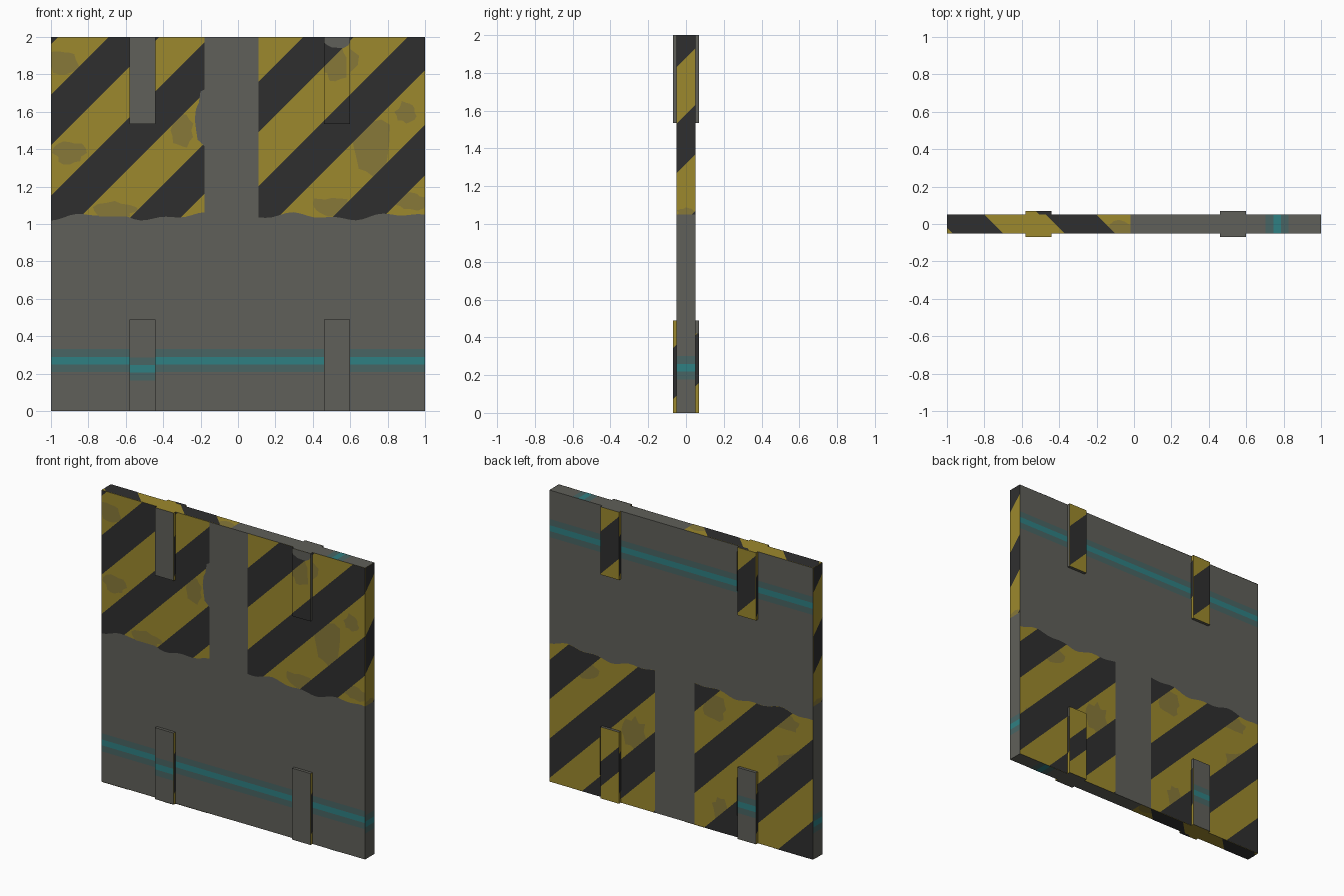
import bpy, bmesh, math, random
from mathutils import Vector

if "Cube" in bpy.data.objects:
    bpy.data.objects.remove(bpy.data.objects["Cube"])

random.seed(4)

COLOURS = {
    "grey_metal": (0.115, 0.115, 0.100),
    "hazard_yellow": (0.335, 0.250, 0.026),
    "worn_yellow": (0.245, 0.190, 0.040),
    "stripe_black": (0.028, 0.028, 0.028),
    "teal_line": (0.028, 0.215, 0.225),
    "teal_fade": (0.065, 0.130, 0.127),
}
NAMES = list(COLOURS)
GREY, YELLOW, WORN, BLACK, TEAL, FADE = range(6)
MATS = []
for n, c in COLOURS.items():
    m = bpy.data.materials.new(n)
    m.diffuse_color = (*c, 1)
    m.use_nodes = True
    m.node_tree.nodes["Principled BSDF"].inputs["Base Color"].default_value = m.diffuse_color
    MATS.append(m)


def finish(name, bm):
    me = bpy.data.meshes.new(name)
    bm.to_mesh(me)
    bm.free()
    for m in MATS:
        me.materials.append(m)
    bpy.context.collection.objects.link(bpy.data.objects.new(name, me))


def box(name, lo, hi):
    bm = bmesh.new()
    bmesh.ops.create_cube(bm, size=1)
    for v in bm.verts:
        v.co = Vector([(a + b) / 2 + c * (b - a) for a, b, c in zip(lo, hi, v.co)])
    finish(name, bm)


def clip(poly, a, b, d):
    """Keep the part of a flat polygon where a*u + b*v >= d."""
    out = []
    for p, q in zip(poly, poly[1:] + poly[:1]):
        dp, dq = a * p[0] + b * p[1] - d, a * q[0] + b * q[1] - d
        if dp >= 0:
            out.append(p)
        if dp * dq < 0:
            t = dp / (dp - dq)
            out.append((p[0] + t * (q[0] - p[0]), p[1] + t * (q[1] - p[1])))
    return out


def rect(u0, u1, v0, v1):
    return [(u0, v0), (u1, v0), (u1, v1), (u0, v1)]


class Paint:
    """Thin painted layers on one flat side, with its own u and v axes."""

    def __init__(self, name, origin, u, v):
        self.name, self.bm = name, bmesh.new()
        self.o, self.u, self.v = Vector(origin), Vector(u), Vector(v)
        self.n = self.u.cross(self.v)

    def add(self, poly, mat, layer=1):
        if len(poly) < 3:
            return
        vs = [self.bm.verts.new(self.o + self.u * a + self.v * b + self.n * 0.0007 * layer)
              for a, b in poly]
        self.bm.faces.new(vs).material_index = mat

    def stripes(self, poly, start, period, width=0.27, slope=1):
        self.add(poly, YELLOW, 1)
        for k in range(-4, 9):
            s = start + k * period
            self.add(clip(clip(poly, 1, -slope, s), -1, slope, -s - width), BLACK, 3)

    def block(self, u0, u1, v0, v1, start, period, ragged_top=False):
        """Striped block with one ragged painted edge, built in columns."""
        n = 24
        us = [u0 + (u1 - u0) * i / n for i in range(n + 1)]
        wob = [0.014 * math.sin(u * 11 + start) + 0.009 * math.sin(u * 27) for u in us]
        for i in range(n):
            a, b = wob[i], wob[i + 1]
            if ragged_top:
                p = [(us[i], v0), (us[i + 1], v0), (us[i + 1], v1 + b), (us[i], v1 + a)]
            else:
                p = [(us[i], v0 + a), (us[i + 1], v0 + b), (us[i + 1], v1), (us[i], v1)]
            self.stripes(p, start, period)

    def blob(self, cu, cv, ru, rv, area, mat=WORN, layer=2):
        n = 16
        r = [random.uniform(0.7, 1.1) for _ in range(n)]
        pts = [(cu + ru * r[i] * math.cos(i * math.tau / n),
                cv + rv * r[i] * math.sin(i * math.tau / n)) for i in range(n)]
        for p, q in zip(pts, pts[1:] + pts[:1]):
            t = [(cu, cv), p, q]
            for a, b, d in ((1, 0, area[0]), (-1, 0, -area[1]), (0, 1, area[2]), (0, -1, -area[3])):
                t = clip(t, a, b, d)
            self.add(t, mat, layer)

    def teal(self, u0, u1, v, vertical=False):
        for h, mat, layer in ((0.062, FADE, 1), (0.02, TEAL, 2)):
            r = (v - h, v + h, u0, u1) if vertical else (u0, u1, v - h, v + h)
            self.add(rect(*r), mat, layer)

    def done(self):
        finish(self.name, self.bm)


# Main wall slab
box("wall_panel", (-1, -0.05, 0), (1, 0.05, 2))

# Raised clamp pads, four on each face
for side, y0, y1 in (("front", -0.07, -0.05), ("back", 0.05, 0.07)):
    for lr, x0, x1 in (("left", -0.58, -0.44), ("right", 0.46, 0.60)):
        box(f"{side}_lower_pad_{lr}", (x0, y0, 0), (x1, y1, 0.49))
        box(f"{side}_upper_pad_{lr}", (x0, y0, 1.535), (x1, y1, 2))

# Front face: stripes above, teal line below
p = Paint("front_paint", (0, -0.05, 0), (1, 0, 0), (0, 0, 1))
p.block(-1, -0.18, 1.04, 2, -2.69, 0.54)
p.block(0.11, 1, 1.04, 2, -1.652, 0.56)
L, R = (-1, -0.18, 1.04, 2), (0.11, 1, 1.04, 2)
for c in ((-0.93, 1.86, 0.09, 0.08), (-0.9, 1.38, 0.09, 0.07), (-0.66, 1.07, 0.12, 0.05), (-0.3, 1.5, 0.07, 0.1)):
    p.blob(*c, L)
for c in ((0.52, 1.9, 0.12, 0.12), (0.72, 1.4, 0.12, 0.17), (0.5, 1.09, 0.12, 0.06),
          (0.92, 1.12, 0.1, 0.05), (0.9, 1.6, 0.06, 0.06)):
    p.blob(*c, R)
p.blob(-0.18, 1.56, 0.05, 0.15, L, GREY, 4)
p.teal(-1, 1, 0.27)
p.done()

# Back face: teal line above, stripes below
p = Paint("back_paint", (0, 0.05, 0), (-1, 0, 0), (0, 0, 1))
p.block(-1, -0.2, 0, 0.96, -1.835, 0.54, True)
p.block(0.1, 1, 0, 0.96, -0.385, 0.56, True)
L, R = (-1, -0.2, 0, 0.94), (0.1, 1, 0, 0.94)
for c in ((-0.75, 0.86, 0.12, 0.09), (-0.35, 0.5, 0.1, 0.12), (-0.9, 0.3, 0.07, 0.08)):
    p.blob(*c, L)
for c in ((0.25, 0.85, 0.1, 0.1), (0.3, 0.15, 0.07, 0.09), (0.85, 0.6, 0.13, 0.1), (0.8, 0.88, 0.1, 0.06)):
    p.blob(*c, R)
p.teal(-1, 1, 1.74)
p.done()

# Narrow end faces
for name, sx in (("right", 1), ("left", -1)):
    p = Paint(f"{name}_end_paint", (sx, 0, 0), (0, sx, 0), (0, 0, 1))
    p.stripes(rect(-0.05, 0.05, 1.05, 2), -1.58, 0.56, 0.26)
    p.blob(0, 1.06, 0.05, 0.03, (-0.05, 0.05, 1.05, 2))
    p.teal(-0.05, 0.05, 0.24)
    p.done()

# Top and underside edges
for name, z, s in (("top", 2, 1), ("bottom", 0, -1)):
    p = Paint(f"{name}_edge_paint", (0, 0, z), (1, 0, 0), (0, s, 0))
    p.stripes(rect(-1, -0.02, -0.05, 0.05), -1.02, 0.6, 0.27, -1)
    p.blob(-0.08, -0.03, 0.08, 0.05, (-1, -0.02, -0.05, 0.05))
    p.teal(-0.05, 0.05, 0.765, True)
    for v0, v1 in ((-0.07, -0.05), (0.05, 0.07)):
        p.stripes(rect(-0.58, -0.44, v0, v1), -0.455, 0.6, 0.27, -1)
    p.done()

# Front pad faces
p = Paint("front_pad_paint", (0, -0.07, 0), (1, 0, 0), (0, 0, 1))
p.stripes(rect(0.46, 0.60, 1.535, 2), -1.652, 0.56)
p.blob(0.52, 1.86, 0.08, 0.1, (0.46, 0.6, 1.535, 2))
p.blob(0.53, 2.0, 0.08, 0.06, (0.46, 0.6, 1.535, 2), GREY, 4)
p.teal(-0.58, -0.44, 0.225)
p.done()

# Back pad faces
p = Paint("back_pad_paint", (0, 0.07, 0), (-1, 0, 0), (0, 0, 1))
p.stripes(rect(-0.60, -0.46, 1.535, 2), -2.43, 0.56, 0.29)
p.stripes(rect(0.44, 0.58, 1.535, 2), -1.40, 0.56, 0.29)
p.stripes(rect(-0.60, -0.46, 0, 0.49), -0.85, 0.40, 0.17)
p.teal(0.44, 0.58, 0.24)
p.done()

# Pad edges facing sideways
for name, x, s in (("right", 0.60, 1), ("left", -0.58, -1), ("inner_left", -0.44, 1), ("inner_right", 0.46, -1)):
    p = Paint(f"{name}_pad_edge_paint", (x, 0, 0), (0, s, 0), (0, 0, 1))
    for v0, v1, start in ((-0.07, -0.05, -0.41), (0.05, 0.07, -0.36)):
        p.stripes(rect(v0, v1, 0, 0.49 if v0 < 0 else 0.42), start, 0.56)
        if name != "right":
            p.stripes(rect(v0, v1, 1.535, 2), -1.9, 0.56)
    p.done()
